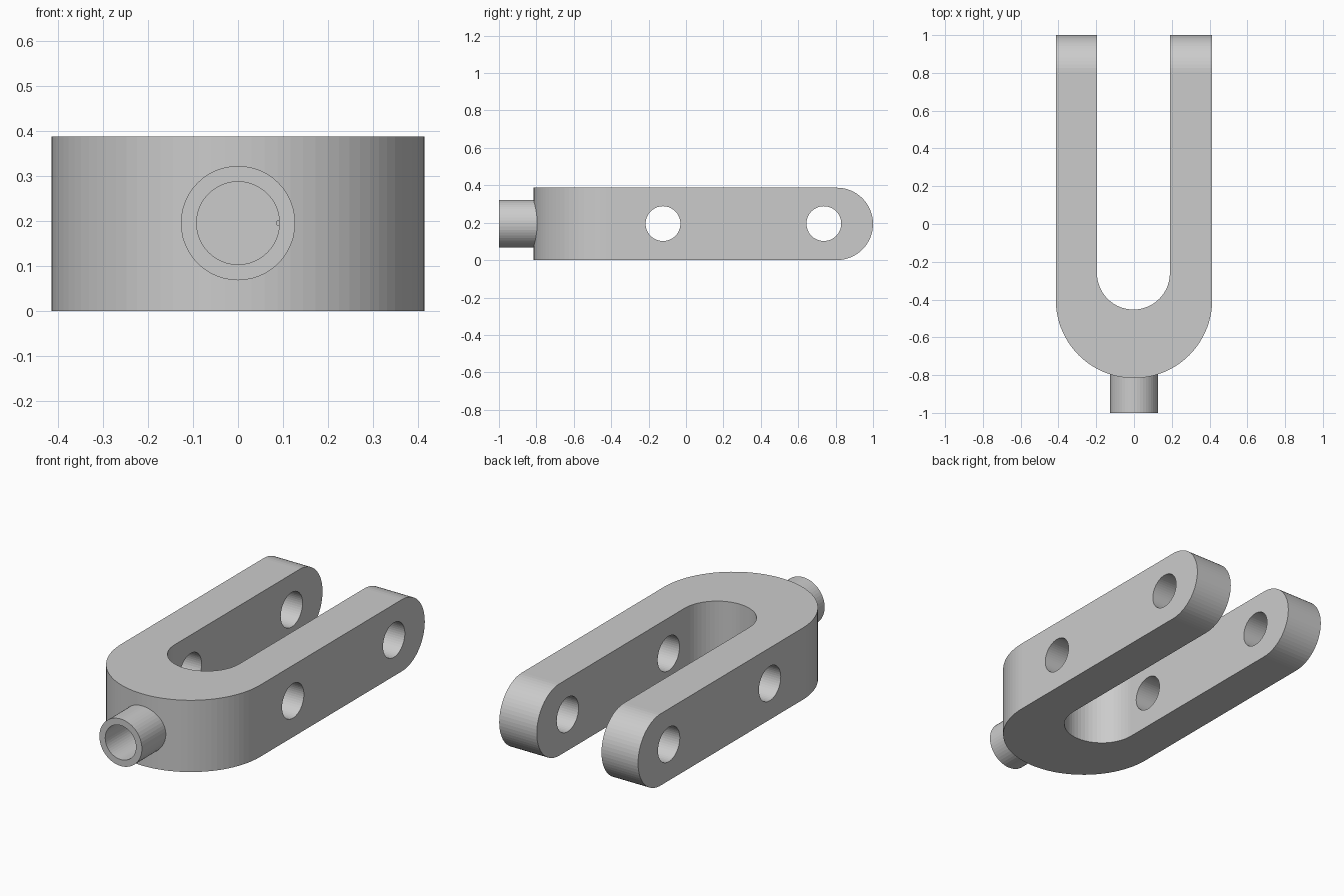
import bpy, bmesh
from math import pi, cos, sin
from mathutils import Matrix, Vector

if "Cube" in bpy.data.objects:
    bpy.data.objects.remove(bpy.data.objects["Cube"], do_unlink=True)

H = 0.387           # body height
MID = H / 2
R = 0.414           # outer half width

grey = bpy.data.materials.new("plain grey")
grey.use_nodes = True
colour = (0.6, 0.6, 0.6, 1)
grey.diffuse_color = colour
grey.node_tree.nodes["Principled BSDF"].inputs["Base Color"].default_value = colour


def arc(cx, cy, r, start, end, n=32):
    return [(cx + r * cos(start + (end - start) * i / n),
             cy + r * sin(start + (end - start) * i / n)) for i in range(n + 1)]


def add(name, bm, helper=False):
    bmesh.ops.recalc_face_normals(bm, faces=bm.faces)
    mesh = bpy.data.meshes.new(name)
    bm.to_mesh(mesh)
    bm.free()
    mesh.materials.append(grey)
    obj = bpy.data.objects.new(name, mesh)
    bpy.context.collection.objects.link(obj)
    if helper:
        obj.hide_render = True
        obj.hide_set(True)
    return obj


def prism(name, points, to_3d, depth, helper=False):
    bm = bmesh.new()
    face = bm.faces.new([bm.verts.new(to_3d(a, b)) for a, b in points])
    new = bmesh.ops.extrude_face_region(bm, geom=[face])["geom"]
    bmesh.ops.translate(bm, vec=depth,
                        verts=[v for v in new if isinstance(v, bmesh.types.BMVert)])
    return add(name, bm, helper)


def cylinder(name, r, start, end, segments=48, helper=False):
    a, b = Vector(start), Vector(end)
    turn = (b - a).to_track_quat('Z', 'Y').to_matrix().to_4x4()
    bm = bmesh.new()
    bmesh.ops.create_cone(bm, cap_ends=True, segments=segments, radius1=r, radius2=r,
                          depth=(b - a).length,
                          matrix=Matrix.Translation((a + b) / 2) @ turn)
    return add(name, bm, helper)


def boolean(target, tool, operation):
    mod = target.modifiers.new(tool.name, 'BOOLEAN')
    mod.object, mod.operation, mod.solver = tool, operation, 'EXACT'


# U-shaped fork body
outline = arc(0, -0.402, R, pi, 2 * pi, 44) + [(R, 1.0)]
outline += [(0.19, 1.0)] + arc(-0.003, -0.26, 0.193, 0, -pi, 28) + [(-0.196, 1.0), (-R, 1.0)]
body = prism("fork_body", outline, lambda x, y: (x, y, 0), (0, 0, H))

# Rounded arm ends
side = [(-1.2, -0.1), (0.5, -0.1), (0.5, 0)] + arc(1 - MID, MID, MID, -pi / 2, pi / 2) \
    + [(0.5, H), (0.5, H + 0.1), (-1.2, H + 0.1)]
side = [p for p in side]
rounder = prism("arm_end_cutter", side, lambda y, z: (-0.6, y, z), (1.2, 0, 0), True)
boolean(body, rounder, 'INTERSECT')

# Cross holes through both arms
for i, y in enumerate((-0.123, 0.737)):
    boolean(body, cylinder(f"cross_hole_cutter_{i}", 0.093, (-0.6, y, 0.195),
                           (0.6, y, 0.195), helper=True), 'DIFFERENCE')

# Hollow neck on the front
neck = cylinder("neck_solid", 0.127, (0, -1, 0.195), (0, -0.75, 0.195), helper=True)
bore = cylinder("neck_bore_cutter", 0.092, (0, -1.1, 0.195), (0, -0.72, 0.195), helper=True)
boolean(body, neck, 'UNION')
boolean(body, bore, 'DIFFERENCE')

# Small locating pin on the bore wall
cylinder("locating_pin", 0.006, (0.09, -0.99, 0.195), (0.09, -0.72, 0.195), 12)
